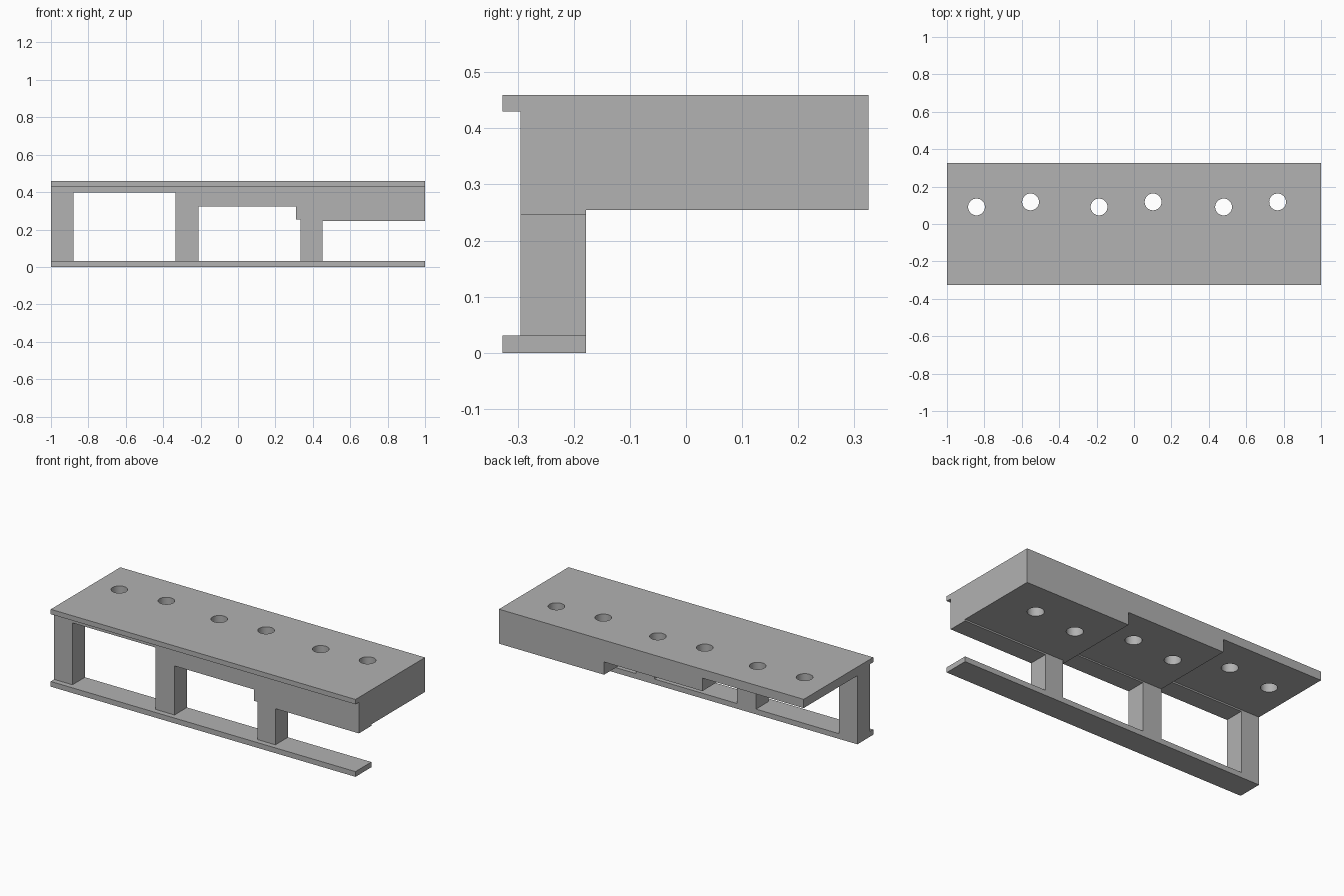
import bpy
import bmesh
from math import radians
from mathutils import Matrix

cube = bpy.data.objects.get("Cube")
if cube:
    bpy.data.objects.remove(cube, do_unlink=True)

# One plain grey for every part
grey = bpy.data.materials.new("plain_grey")
grey.use_nodes = True
grey.diffuse_color = (0.445, 0.445, 0.445, 1)
grey.node_tree.nodes["Principled BSDF"].inputs["Base Color"].default_value = grey.diffuse_color

FRONT, WALL, INNER, BACK = -0.327, -0.295, -0.178, 0.325
TOP, LIP, RAIL = 0.459, 0.43, 0.031


def make_object(name, bm):
    bmesh.ops.recalc_face_normals(bm, faces=bm.faces)
    mesh = bpy.data.meshes.new(name)
    bm.to_mesh(mesh)
    bm.free()
    mesh.materials.append(grey)
    obj = bpy.data.objects.new(name, mesh)
    bpy.context.collection.objects.link(obj)
    return obj


def extrude_profile(name, outline, y0, y1):
    """Extrude an x-z outline from y0 to y1."""
    bm = bmesh.new()
    face = bm.faces.new([bm.verts.new((x, y0, z)) for x, z in outline])
    solid = bmesh.ops.extrude_face_region(bm, geom=[face])
    verts = [v for v in solid["geom"] if isinstance(v, bmesh.types.BMVert)]
    bmesh.ops.translate(bm, verts=verts, vec=(0, y1 - y0, 0))
    return make_object(name, bm)


def box_outline(z0, z1):
    return [(-1, z0), (1, z0), (1, z1), (-1, z1)]


def combine(target, tool, operation):
    mod = target.modifiers.new(operation.lower(), "BOOLEAN")
    mod.operation, mod.solver, mod.object = operation, "EXACT", tool
    tool.hide_render = True
    tool.hide_viewport = True


# Deck whose underside steps down in three levels
deck = extrude_profile("deck", [
    (-1, TOP), (-1, 0.407), (-0.335, 0.407), (-0.335, 0.33),
    (0.31, 0.33), (0.31, 0.2545), (1, 0.2545), (1, TOP)], WALL, BACK)

# Front frame: three posts under a stepped header
frame = extrude_profile("front_frame", [
    (-1, TOP), (-1, RAIL), (-0.88, RAIL), (-0.88, 0.398),
    (-0.335, 0.398), (-0.335, RAIL), (-0.21, RAIL), (-0.21, 0.322),
    (0.333, 0.322), (0.333, RAIL), (0.452, RAIL), (0.452, 0.2455),
    (1, 0.2455), (1, TOP)], WALL, INNER)

# Lip along the front of the deck
lip = extrude_profile("front_lip", box_outline(LIP, TOP), FRONT, INNER)

# Round through holes, two per deck level
bm = bmesh.new()
for x in (-0.842, -0.187, 0.479):
    for dx, y in ((0, 0.091), (0.289, 0.118)):
        bmesh.ops.create_cone(bm, cap_ends=True, segments=32, radius1=0.045, radius2=0.045,
                              depth=1, matrix=Matrix.Translation((x + dx, y, 0.4)))
holes = make_object("hole_cutter", bm)

combine(deck, frame, "UNION")
combine(deck, lip, "UNION")
combine(deck, holes, "DIFFERENCE")

# Bake the joined solid, drop the helpers and merge flat faces
bpy.context.view_layer.update()
baked = bpy.data.meshes.new_from_object(deck.evaluated_get(bpy.context.evaluated_depsgraph_get()))
deck.modifiers.clear()
deck.data = baked
for helper in (frame, lip, holes):
    bpy.data.objects.remove(helper, do_unlink=True)
bm = bmesh.new()
bm.from_mesh(baked)
bmesh.ops.remove_doubles(bm, verts=bm.verts, dist=0.00005)
bmesh.ops.dissolve_limit(bm, angle_limit=radians(1), verts=bm.verts, edges=bm.edges)
bm.to_mesh(baked)
bm.free()
deck.name = "deck_with_posts"

# Base rail under the posts
rail = extrude_profile("base_rail", box_outline(0, RAIL), FRONT, INNER)

# Smooth the hole walls, keep every corner sharp
bpy.ops.object.select_all(action="DESELECT")
deck.select_set(True)
bpy.context.view_layer.objects.active = deck
bpy.ops.object.shade_smooth_by_angle(angle=radians(30))
